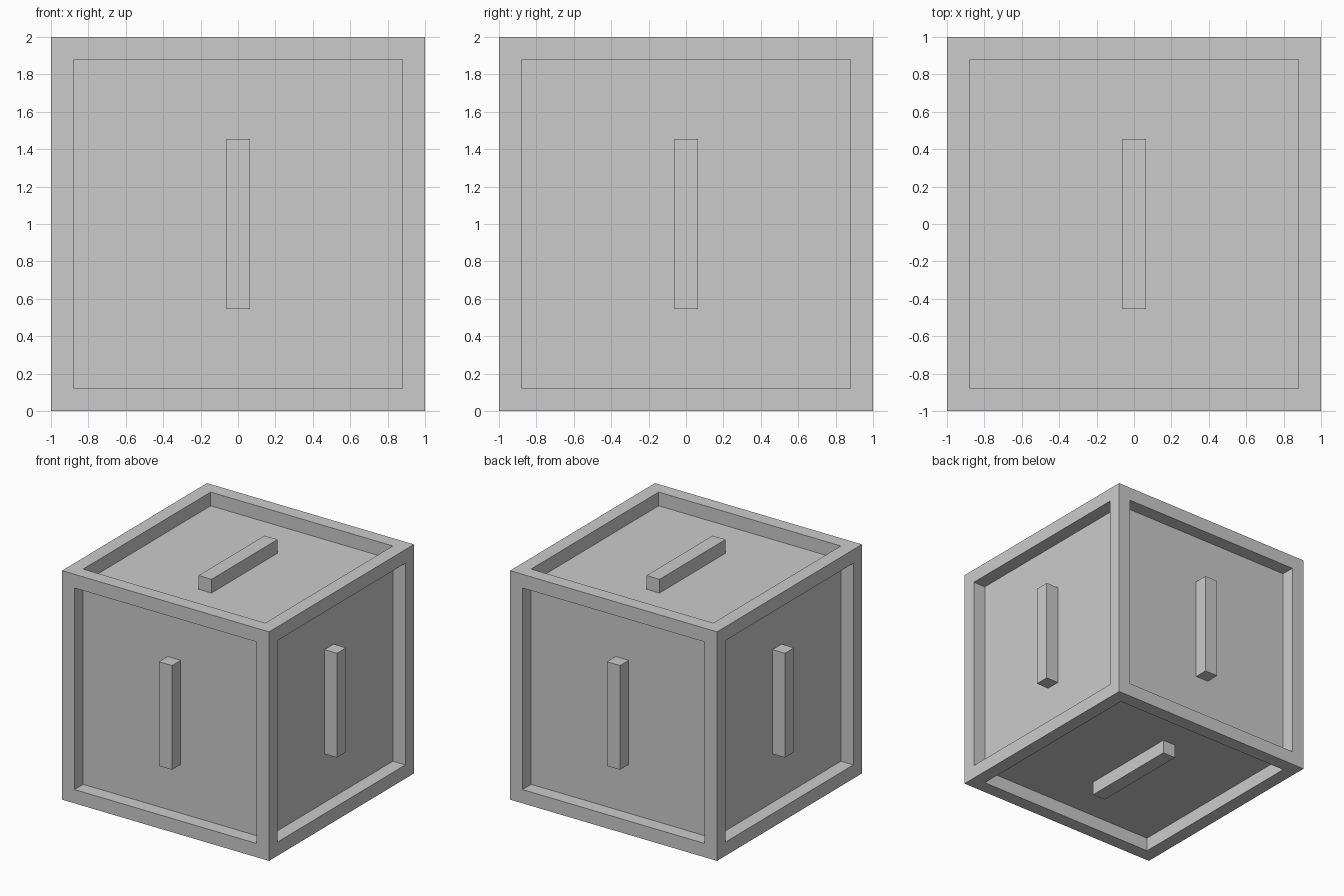
import bpy
import bmesh
from mathutils import Matrix, Vector

if "Cube" in bpy.data.objects:
    bpy.data.objects.remove(bpy.data.objects["Cube"])

RIM, DEPTH = 0.12, 0.12
BAR_W, BAR_L = 0.126, 0.91
CENTRE = Vector((0, 0, 1))


def finish(name, bm):
    mesh = bpy.data.meshes.new(name)
    bm.to_mesh(mesh)
    bm.free()
    obj = bpy.data.objects.new(name, mesh)
    bpy.context.collection.objects.link(obj)
    return obj


# Crate body: cube with a square recess sunk into every face
bm = bmesh.new()
bmesh.ops.create_cube(bm, size=2, matrix=Matrix.Translation(CENTRE))
panels = list(bm.faces)
normals = [f.normal.copy() for f in panels]
bmesh.ops.inset_individual(bm, faces=panels, thickness=RIM, use_even_offset=True)
for panel, normal in zip(panels, normals):
    sunk = bmesh.ops.extrude_discrete_faces(bm, faces=[panel])["faces"]
    bmesh.ops.translate(bm, verts=sunk[0].verts, vec=-normal * DEPTH)
finish("crate_body", bm)

# Raised bars: one per face, upright on the sides, front-to-back on top and bottom
SIDES = {"left": (0, -1), "right": (0, 1), "front": (1, -1),
         "back": (1, 1), "bottom": (2, -1), "top": (2, 1)}
for side, (axis, sign) in SIDES.items():
    size = Vector((BAR_W, BAR_W, BAR_W))
    size[axis] = DEPTH
    size[1 if axis == 2 else 2] = BAR_L
    pos = CENTRE.copy()
    pos[axis] += sign * (1 - DEPTH / 2)
    bm = bmesh.new()
    bmesh.ops.create_cube(bm, size=1,
                          matrix=Matrix.Translation(pos) @ Matrix.Diagonal((*size, 1)))
    finish(f"{side}_bar", bm)
